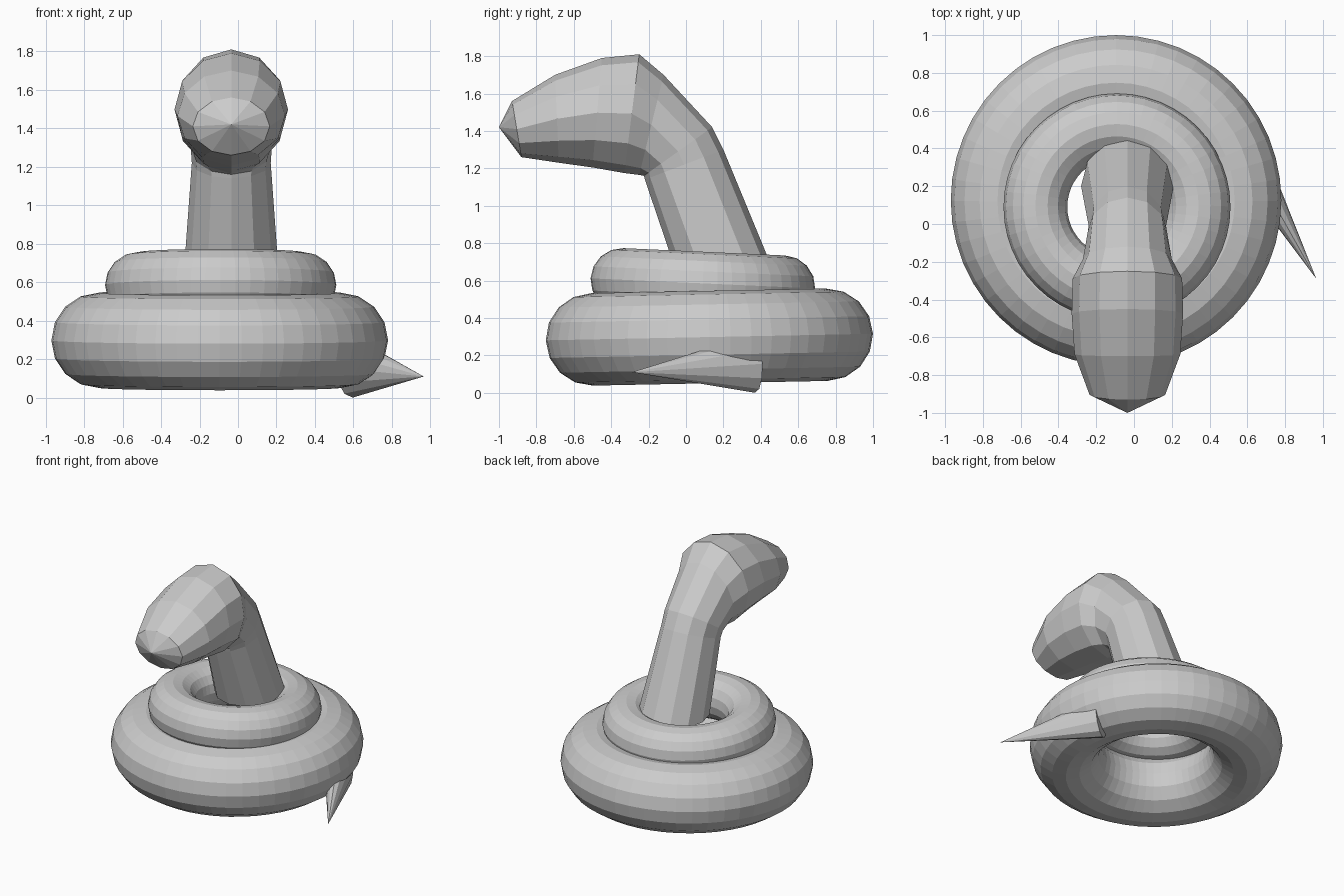
import bpy, bmesh
from math import sin, cos, tau
from mathutils import Vector, Matrix

if "Cube" in bpy.data.objects:
    bpy.data.objects.remove(bpy.data.objects["Cube"])


def coil(name, loc, tilt, major, minor):
    bpy.ops.mesh.primitive_torus_add(location=loc, rotation=(tilt, 0, 0),
                                     major_radius=major, minor_radius=minor,
                                     major_segments=48, minor_segments=16)
    bpy.context.object.name = name


def finish(bm, name):
    bmesh.ops.recalc_face_normals(bm, faces=bm.faces)
    me = bpy.data.meshes.new(name)
    bm.to_mesh(me)
    bm.free()
    bpy.context.collection.objects.link(bpy.data.objects.new(name, me))


# Two stacked body coils, tilted in opposite directions
coil("lower_coil", (-0.095, 0.125, 0.298), 0.02, 0.628, 0.247)
coil("upper_coil", (-0.09, 0.09, 0.585), -0.045, 0.432, 0.169)

# Neck and head: rings lofted along the bend
# each ring: back/top (y, z), front/bottom (y, z), half width
rings = [
    ((0.46, 0.67), (-0.06, 0.67), 0.245),
    ((0.20, 1.30), (-0.22, 1.14), 0.205),
    ((0.14, 1.42), (-0.225, 1.16), 0.21),
    ((-0.12, 1.70), (-0.25, 1.165), 0.235),
    ((-0.25, 1.81), (-0.33, 1.175), 0.29),
    ((-0.45, 1.79), (-0.50, 1.205), 0.295),
    ((-0.70, 1.70), (-0.68, 1.23), 0.28),
    ((-0.93, 1.56), (-0.88, 1.26), 0.20),
]
SIDES, CX = 12, -0.035
bm = bmesh.new()
loops = []
for top, bottom, w in rings:
    t, b = Vector((CX, *top)), Vector((CX, *bottom))
    mid, half = (t + b) / 2, (t - b) / 2
    loops.append([bm.verts.new(mid + half * cos(tau * i / SIDES)
                               + Vector((w * sin(tau * i / SIDES), 0, 0)))
                  for i in range(SIDES)])
nose = bm.verts.new((CX, -1.0, 1.42))
for i in range(SIDES):
    j = (i + 1) % SIDES
    for a, b in zip(loops, loops[1:]):
        bm.faces.new((a[i], a[j], b[j], b[i]))
    bm.faces.new((loops[-1][i], loops[-1][j], nose))
bm.faces.new(loops[0])
finish(bm, "neck_and_head")

# Pointed tail: flattened cone poking out of the lower coil
base, tip = Vector((0.60, 0.36, 0.155)), Vector((0.965, -0.29, 0.11))
axis = (tip - base).normalized()
side = axis.cross(Vector((0, 0, 1))).normalized()
up = side.cross(axis)
frame = Matrix((side * 0.10, up * 0.155, axis * (tip - base).length)).transposed().to_4x4()
frame.translation = (base + tip) / 2
bm = bmesh.new()
bmesh.ops.create_cone(bm, cap_ends=True, segments=12, radius1=1, radius2=0,
                      depth=1, matrix=frame)
bmesh.ops.remove_doubles(bm, verts=bm.verts, dist=0.0001)
finish(bm, "tail_tip")
